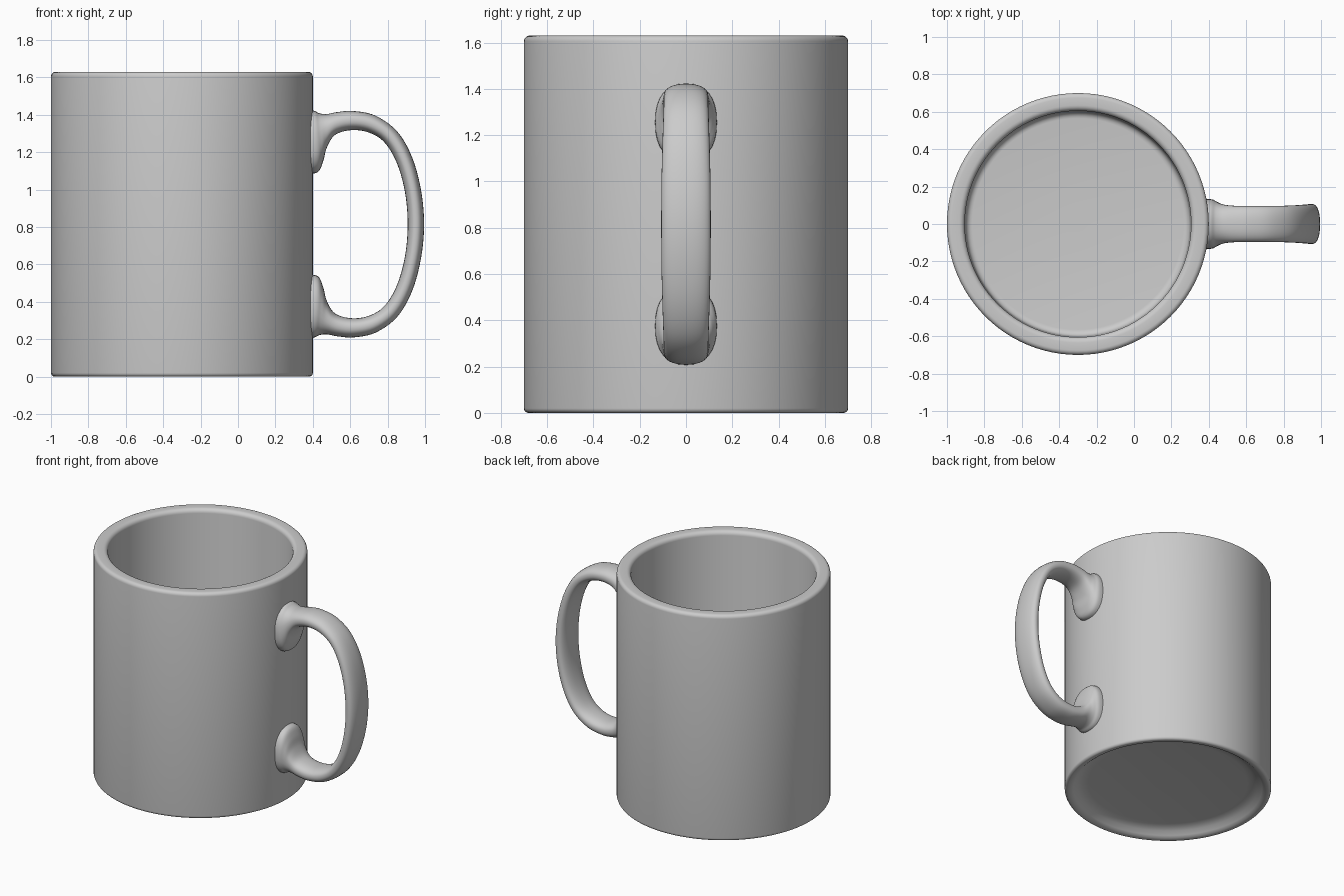
import bpy, math
from mathutils import Vector

if "Cube" in bpy.data.objects:
    bpy.data.objects.remove(bpy.data.objects["Cube"])

CX, H, MID = -0.30, 1.63, 0.815


def make(name, verts, faces, angle):
    me = bpy.data.meshes.new(name)
    me.from_pydata(verts, [], faces)
    me.update()
    ob = bpy.data.objects.new(name, me)
    bpy.context.collection.objects.link(ob)
    bpy.ops.object.select_all(action='DESELECT')
    ob.select_set(True)
    bpy.context.view_layer.objects.active = ob
    bpy.ops.object.mode_set(mode='EDIT')
    bpy.ops.mesh.select_all(action='SELECT')
    bpy.ops.mesh.normals_make_consistent(inside=False)
    bpy.ops.object.mode_set(mode='OBJECT')
    bpy.ops.object.shade_smooth_by_angle(angle=math.radians(angle))
    return ob


def skin(rings, n):
    """Quads between successive rings, capped at both ends."""
    faces = [(i * n + j, i * n + (j + 1) % n, (i + 1) * n + (j + 1) % n, (i + 1) * n + j)
             for i in range(rings - 1) for j in range(n)]
    return faces + [tuple(range(n)), tuple((rings - 1) * n + j for j in range(n))]


def arc(cx, cz, r, a0, a1, n=5):
    return [(cx + r * math.cos(math.radians(a0 + (a1 - a0) * i / n)),
             cz + r * math.sin(math.radians(a0 + (a1 - a0) * i / n))) for i in range(n + 1)]


# Mug body: lathed profile from underside recess, up the wall, to the inner floor
profile = [(0.03, 0.06), (0.54, 0.06), (0.58, 0.054), (0.615, 0.038), (0.64, 0.016), (0.655, 0.004)]
profile += arc(0.68, 0.02, 0.02, -90, 0)
profile += arc(0.675, H - 0.025, 0.025, 0, 90)
profile += arc(0.635, H - 0.03, 0.03, 90, 180)
profile += arc(0.565, 0.14, 0.035, 0, -90)
profile += [(0.03, 0.105)]
N = 96
verts = [(CX + r * math.cos(2 * math.pi * j / N), r * math.sin(2 * math.pi * j / N), z)
         for r, z in profile for j in range(N)]
make("mug_body", verts, skin(len(profile), N), 50)

# Handle: stations of (outer x, outer z, inner x, inner z, half width), upper half then mirrored
half = [
    (0.355, 1.425, 0.355, 1.085, 0.133),
    (0.405, 1.422, 0.425, 1.092, 0.132),
    (0.435, 1.408, 0.455, 1.150, 0.118),
    (0.475, 1.404, 0.475, 1.225, 0.105),
    (0.535, 1.415, 0.520, 1.293, 0.098),
    (0.620, 1.420, 0.610, 1.318, 0.096),
    (0.735, 1.395, 0.705, 1.303, 0.096),
    (0.850, 1.312, 0.785, 1.250, 0.098),
    (0.930, 1.175, 0.850, 1.140, 0.102),
    (0.978, 1.000, 0.893, 0.985, 0.106),
]
stations = half + [(0.995, MID, 0.907, MID, 0.107)]
stations += [(a, 2 * MID - b, c, 2 * MID - d, w) for a, b, c, d, w in reversed(half)]
stations = [Vector(s) for s in stations]


def catmull(p, i, t):
    a, b, c, d = (p[max(0, min(len(p) - 1, i + k))] for k in (-1, 0, 1, 2))
    return 0.5 * (2 * b + (c - a) * t + (2 * a - 5 * b + 4 * c - d) * t * t
                  + (3 * b - a - 3 * c + d) * t ** 3)


path = [catmull(stations, i, k / 5) for i in range(len(stations) - 1) for k in range(5)]
path.append(stations[-1])
M = 32
verts = []
for s in path:
    for j in range(M):
        a = 2 * math.pi * j / M
        c, d = math.cos(a), math.sin(a)
        u = math.copysign(abs(c) ** 0.85, c)
        v = math.copysign(abs(d) ** 0.85, d)
        f = 0.5 + 0.5 * u
        verts.append((s[2] + (s[0] - s[2]) * f, s[4] * v, s[3] + (s[1] - s[3]) * f))
make("handle", verts, skin(len(path), M), 60)
